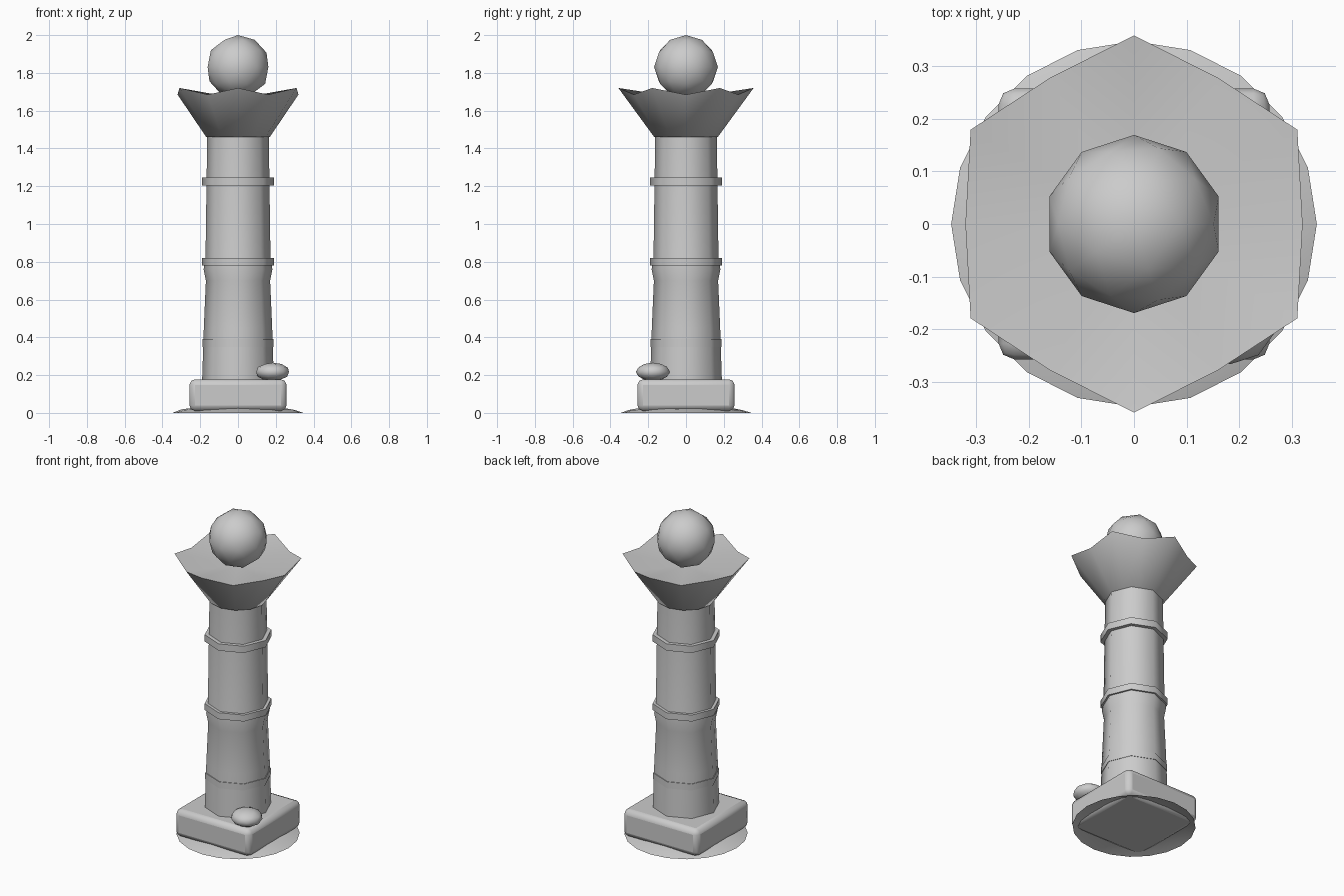
import bpy
import math
import random
from mathutils import Vector

random.seed(4)
if "Cube" in bpy.data.objects:
    bpy.data.objects.remove(bpy.data.objects["Cube"])

stone = bpy.data.materials.new("grey stone")
stone.use_nodes = True
GREY = (0.6, 0.6, 0.6, 1)
stone.diffuse_color = GREY
stone.node_tree.nodes["Principled BSDF"].inputs["Base Color"].default_value = GREY


def finish(obj, name, angle=60):
    obj.name = name
    obj.data.materials.append(stone)
    bpy.ops.object.select_all(action='DESELECT')
    obj.select_set(True)
    bpy.context.view_layer.objects.active = obj
    bpy.ops.object.shade_smooth_by_angle(angle=math.radians(angle))
    return obj


def ring(sides, radius, z):
    """Regular ring of points with a corner on the +y axis."""
    return [(radius * math.sin(i * math.tau / sides),
             radius * math.cos(i * math.tau / sides), z) for i in range(sides)]


def loft(name, rings, bottom=True, top=True, peak=None, angle=60):
    """Skin equal-length rings from the bottom up; peak closes the top in a fan."""
    n = len(rings[0])
    verts = [p for r in rings for p in r]
    faces = []
    for k in range(len(rings) - 1):
        for i in range(n):
            j = (i + 1) % n
            faces.append((k * n + j, k * n + i, (k + 1) * n + i, (k + 1) * n + j))
    last = (len(rings) - 1) * n
    if bottom:
        faces.append(tuple(range(n)))
    if peak is not None:
        verts.append((0, 0, peak))
        faces += [(last + (i + 1) % n, last + i, len(verts) - 1) for i in range(n)]
    elif top:
        faces.append(tuple(last + i for i in reversed(range(n))))
    mesh = bpy.data.meshes.new(name)
    mesh.from_pydata(verts, [], faces)
    mesh.update()
    obj = bpy.data.objects.new(name, mesh)
    bpy.context.collection.objects.link(obj)
    return finish(obj, name, angle)


def ball(name, location, scale):
    bpy.ops.mesh.primitive_ico_sphere_add(subdivisions=2, radius=1, location=location)
    obj = bpy.context.object
    obj.scale = scale
    bpy.ops.object.transform_apply(location=False, rotation=False, scale=True)
    return finish(obj, name, 80)


# Low, slightly uneven ground mound, open underneath
mound = []
for radius, z in ((0.347, 0.0), (0.3, 0.016), (0.22, 0.03), (0.11, 0.04)):
    points = ring(20, radius, z)
    if z > 0:
        points = [(x, y, h + random.uniform(-0.003, 0.003)) for x, y, h in points]
    mound.append(points)
loft("ground_mound", mound, bottom=False, peak=0.042)

# Rounded square plinth
bpy.ops.mesh.primitive_cube_add(size=1, location=(0, 0, 0.094))
plinth = bpy.context.object
plinth.scale = (0.514, 0.514, 0.168)
bpy.ops.object.transform_apply(location=False, rotation=False, scale=True)
bevel = plinth.modifiers.new("soft edges", 'BEVEL')
bevel.width = 0.03
bevel.segments = 2
finish(plinth, "plinth")

# Eight-sided tapering shaft with a swelling under the lower collar
shaft = ((0.17, 0.19), (0.45, 0.181), (0.7, 0.17), (0.76, 0.182),
         (0.82, 0.172), (1.47, 0.163))
loft("column_shaft", [ring(8, r, z) for z, r in shaft])

# Collars around the shaft
for name, low, high, radius in (("base_band", 0.35, 0.39, 0.187),
                                ("lower_collar", 0.78, 0.82, 0.19),
                                ("upper_collar", 1.205, 1.247, 0.19)):
    loft(name, [ring(8, radius, low), ring(8, radius, high)])

# Flared six-pointed capital with a shallow dish on top
foot = ring(12, 0.168, 1.46)
rim = []
for i, (x, y, z) in enumerate(ring(12, 1, 0)):
    radius, height = (0.358, 1.72) if i % 2 == 0 else (0.32, 1.685)
    rim.append(tuple(Vector((x * radius, y * radius, height))))
loft("capital", [foot, rim], peak=1.665)

# Finial ball and the small flattened stone on the plinth corner
ball("finial_ball", (0, 0, 1.831), (0.169, 0.169, 0.169))
ball("corner_stone", (0.183, -0.175, 0.217), (0.091, 0.091, 0.049))
